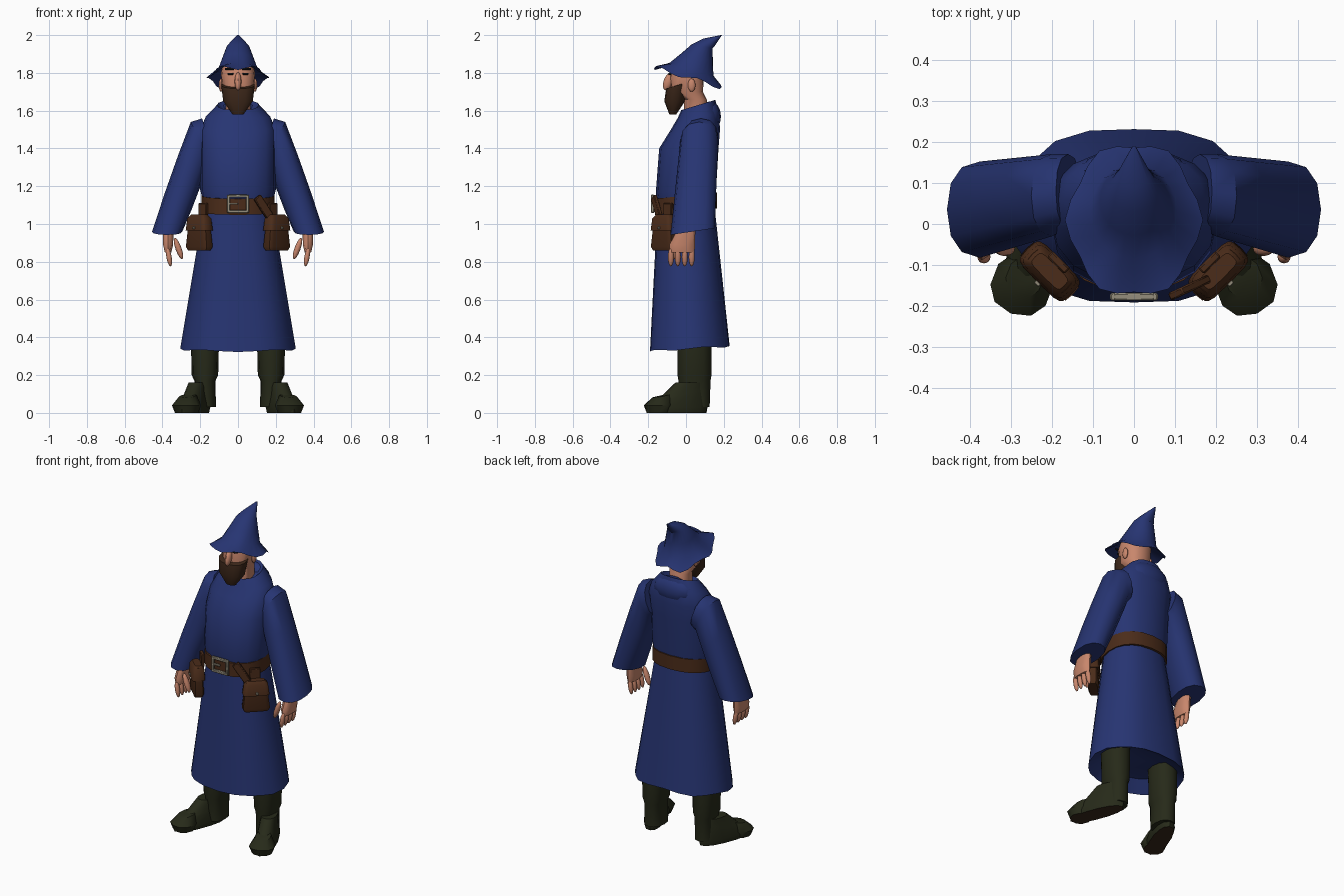
import bpy
import bmesh
import math
from mathutils import Matrix

cube = bpy.data.objects.get("Cube")
if cube:
    bpy.data.objects.remove(cube, do_unlink=True)


def material(name, red, green, blue):
    mat = bpy.data.materials.new(name)
    mat.use_nodes = True
    colour = (red, green, blue, 1)
    mat.diffuse_color = colour
    shader = next(node for node in mat.node_tree.nodes if node.type == 'BSDF_PRINCIPLED')
    shader.inputs["Base Color"].default_value = colour
    return mat


blue_cloth = material("blue cloth", .02, .035, .17)
skin = material("skin", .58, .24, .15)
brown_hair = material("brown hair", .045, .02, .01)
belt_leather = material("belt leather", .07, .025, .01)
buckle_metal = material("buckle metal", .3, .27, .2)
boot_leather = material("dark olive leather", .02, .023, .01)
sole_brown = material("sole brown", .04, .02, .01)
eye_dark = material("eye dark", .01, .01, .01)


def place(x=0, y=0, z=0, yaw=0, pitch=0, roll=0):
    """Position with turns in degrees about z, x and y."""
    matrix = Matrix.Translation((x, y, z))
    for angle, axis in ((yaw, 'Z'), (pitch, 'X'), (roll, 'Y')):
        matrix = matrix @ Matrix.Rotation(math.radians(angle), 4, axis)
    return matrix


def mix(start, end, amount):
    return start + (end - start) * amount


def steps(count):
    return [index / count for index in range(count + 1)]


def finish(name, bm, materials, matrix):
    bmesh.ops.recalc_face_normals(bm, faces=bm.faces)
    bm.transform(matrix)
    mesh = bpy.data.meshes.new(name)
    bm.to_mesh(mesh)
    bm.free()
    for mat in materials:
        mesh.materials.append(mat)
    mesh.shade_smooth()
    mesh.set_sharp_from_angle(angle=math.radians(40))
    obj = bpy.data.objects.new(name, mesh)
    bpy.context.collection.objects.link(obj)
    return obj


def ring(z, wide, deep, x=0, y=0, lean=0, roll=0, wave=0):
    """One cross-section: lean tilts it along y, roll along x, wave ripples it."""
    def point(angle, power, flip):
        across, along = math.cos(angle), math.sin(angle)
        swell = 1 + wave * math.cos(6 * angle)
        dx = wide * swell * math.copysign(abs(across) ** (2 / power), across)
        dy = deep * swell * math.copysign(abs(along) ** (2 / power), along)
        ripple = wave / 4 * math.sin(5 * angle)
        return flip * (x + dx), y + dy, z + roll * dx + lean * dy + ripple
    return point


def loft(name, mat, rings, matrix=place(), sides=16, power=2.3, flip=1, base=None):
    """Skin the rings from first to last and cap both ends."""
    bm = bmesh.new()
    angles = [math.tau * index / sides - math.pi / 2 for index in range(sides)]
    loops = [[bm.verts.new(point(angle, power, flip)) for angle in angles] for point in rings]
    for low, high in zip(loops, loops[1:]):
        for i in range(sides):
            j = (i + 1) % sides
            bm.faces.new((low[i], low[j], high[j], high[i]))
    bottom = bm.faces.new(loops[0])
    bm.faces.new(loops[-1])
    bottom.material_index = 1 if base else 0
    return finish(name, bm, [mat, base] if base else [mat], matrix)


def blob(name, mat, radii, matrix):
    bm = bmesh.new()
    bmesh.ops.create_uvsphere(bm, u_segments=12, v_segments=8, radius=1,
                              matrix=Matrix.Diagonal((*radii, 1)))
    return finish(name, bm, [mat], matrix)


def box(name, mat, size, matrix):
    bm = bmesh.new()
    bmesh.ops.create_cube(bm, size=1, matrix=Matrix.Diagonal((*size, 1)))
    obj = finish(name, bm, [mat], matrix)
    bevel = obj.modifiers.new("bevel", 'BEVEL')
    bevel.width = min(size) / 5
    return obj


# Robe: tapering skirt with an inset hem, torso with an open neckline, cowl
skirt = [ring(mix(.34, 1.1, t), wide=mix(.3, .18, t), deep=mix(.215, .15, t),
              y=mix(.02, 0, t), lean=mix(.06, 0, t), wave=mix(.02, 0, t)) for t in steps(4)]
loft("robe_skirt", blue_cloth, [ring(.4, wide=.2, deep=.15)] + skirt, sides=20)
loft("robe_torso", blue_cloth, [
    ring(1.1, wide=.18, deep=.15),
    ring(1.18, wide=.2, deep=.16, lean=.1),
    ring(1.4, wide=.2, deep=.157, y=.015),
    ring(1.5, wide=.2, deep=.13, y=.05),
    ring(1.57, wide=.17, deep=.11, y=.065, lean=.1),
    ring(1.63, wide=.11, deep=.09, y=.065, lean=.3),
    ring(1.6, wide=.08, deep=.07, y=.06, lean=.3),
])
blob("cowl", blue_cloth, (.13, .055, .08), place(y=.13, z=1.57))

# Belt, hanging strap end and buckle frame
loft("belt", belt_leather, [ring(z, wide=.192, deep=.165, lean=.1) for z in (1.065, 1.15)], sides=20)
box("strap_end", belt_leather, (.045, .02, .13), place(.135, -.155, 1.09, yaw=25, roll=-35))
buckle = place(y=-.177, z=1.107)
for end in (-1, 1):
    box("buckle_side", buckle_metal, (.016, .018, .095), buckle @ place(x=end * .05))
    box("buckle_bar", buckle_metal, (.1, .018, .016), buckle @ place(z=end * .04))
box("buckle_prong", buckle_metal, (.05, .015, .01), buckle @ place(x=-.025))


def arm(side, s):
    # Wide sleeve that turns from the shoulder seam down to the cuff
    shoulder = ring(1.46, wide=.03, deep=.09, x=.16, y=.08, roll=3.3)
    sleeve = [ring(mix(1.44, .96, t), wide=mix(.05, .08, t), deep=mix(.1, .117, t),
                   x=mix(.2, .375, t), y=mix(.07, .035, t),
                   roll=mix(2, 0, t), lean=mix(0, .15, t)) for t in steps(3)]
    loft(side + "_sleeve", blue_cloth, [shoulder] + sleeve, sides=12, flip=s)

    # Hand with four fingers and a thumb
    loft(side + "_palm", skin, [
        ring(.85, wide=.018, deep=.065, x=.37, y=-.02),
        ring(.89, wide=.028, deep=.068, x=.37, y=-.02),
        ring(1, wide=.03, deep=.04, x=.37, y=.01),
    ], sides=10, flip=s)
    for finger in range(4):
        y = mix(-.08, .03, finger / 3)
        blob(side + "_finger", skin, (.014, .016, .05), place(s * .365, y, .825, roll=s * 10))
    blob(side + "_thumb", skin, (.016, .018, .06), place(s * .315, -.06, .87, roll=s * 20))


def boot(side, s):
    # Shaft with a loose fold above the ankle
    loft(side + "_boot_shaft", boot_leather, [
        ring(.03, wide=.058, deep=.08),
        ring(.17, wide=.056, deep=.085),
        ring(.2, wide=.07, deep=.09),
        ring(.4, wide=.075, deep=.09),
    ], place(s * .175, .045), sides=12)
    # Foot and rounded toe, turned outward
    turned = place(s * .235, -.05, yaw=s * 21)
    loft(side + "_foot", boot_leather, [
        ring(0, wide=.055, deep=.17),
        ring(.03, wide=.062, deep=.175),
        ring(.1, wide=.05, deep=.13, y=.03, lean=.2),
        ring(.16, wide=.045, deep=.075, y=.07),
    ], turned, sides=14, base=sole_brown)
    loft(side + "_toe", boot_leather, [
        ring(0, wide=.06, deep=.06),
        ring(.04, wide=.075, deep=.075),
        ring(.09, wide=.045, deep=.05, y=.02, lean=.2),
    ], turned @ place(y=-.105), sides=10, base=sole_brown)


def pouch(side, s):
    # Belt pouch with a buttoned flap, set on the hip corner
    hip = place(s * .205, -.115, yaw=s * 45)
    loft(side + "_pouch", belt_leather, [
        ring(.86, wide=.07, deep=.025),
        ring(.88, wide=.08, deep=.033),
        ring(1.04, wide=.06, deep=.025),
    ], hip, power=5)
    loft(side + "_pouch_flap", belt_leather, [
        ring(.965, wide=.077, deep=.04),
        ring(1.03, wide=.068, deep=.035),
        ring(1.05, wide=.05, deep=.02),
    ], hip, power=5)
    box(side + "_pouch_button", buckle_metal, (.014, .01, .014), hip @ place(y=-.042, z=.98))
    box(side + "_pouch_loop", belt_leather, (.06, .02, .08), hip @ place(y=.03, z=1.07))


for side, s in (("left", 1), ("right", -1)):
    arm(side, s)
    boot(side, s)
    pouch(side, s)
    # Ear, eye and brow
    blob(side + "_ear", skin, (.012, .02, .035), place(s * .09, .03, 1.735))
    box(side + "_eye", eye_dark, (.03, .01, .01), place(s * .04, -.085, 1.795, yaw=s * 15))
    box(side + "_brow", eye_dark, (.05, .01, .01), place(s * .045, -.086, 1.82, yaw=s * 15))

# Head, nose and beard
loft("head", skin, [
    ring(1.55, wide=.065, deep=.06, y=.05),
    ring(1.66, wide=.066, deep=.06, y=.05),
    ring(1.7, wide=.083, deep=.085, y=.005),
    ring(1.8, wide=.09, deep=.09, y=.005),
    ring(1.86, wide=.08, deep=.08, y=.02),
])
blob("nose", skin, (.018, .025, .05), place(y=-.093, z=1.755, pitch=-20))
loft("beard", brown_hair, [
    ring(1.58, wide=.03, deep=.018, y=-.07),
    ring(1.65, wide=.08, deep=.055, y=-.06),
    ring(1.735, wide=.09, deep=.06, y=-.045, lean=.3),
], sides=14)

# Hat: wavy tilted brim, tapering crown and bent tip
brim = [
    ring(1.815, wide=.09, deep=.1, y=.03, lean=-.3),
    ring(1.775, wide=.16, deep=.185, y=.01, lean=-.3, wave=.05),
]
crown = [ring(mix(1.82, 1.94, t), wide=mix(.105, .06, t), deep=mix(.115, .055, t),
              y=mix(.03, .085, t), lean=mix(-.3, -.2, t)) for t in steps(2)]
tip = [
    ring(1.96, wide=.04, deep=.03, y=.12, lean=-.7),
    ring(2, wide=.005, deep=.003, y=.187),
]
loft("hat", blue_cloth, brim + crown + tip, sides=24, power=2)
